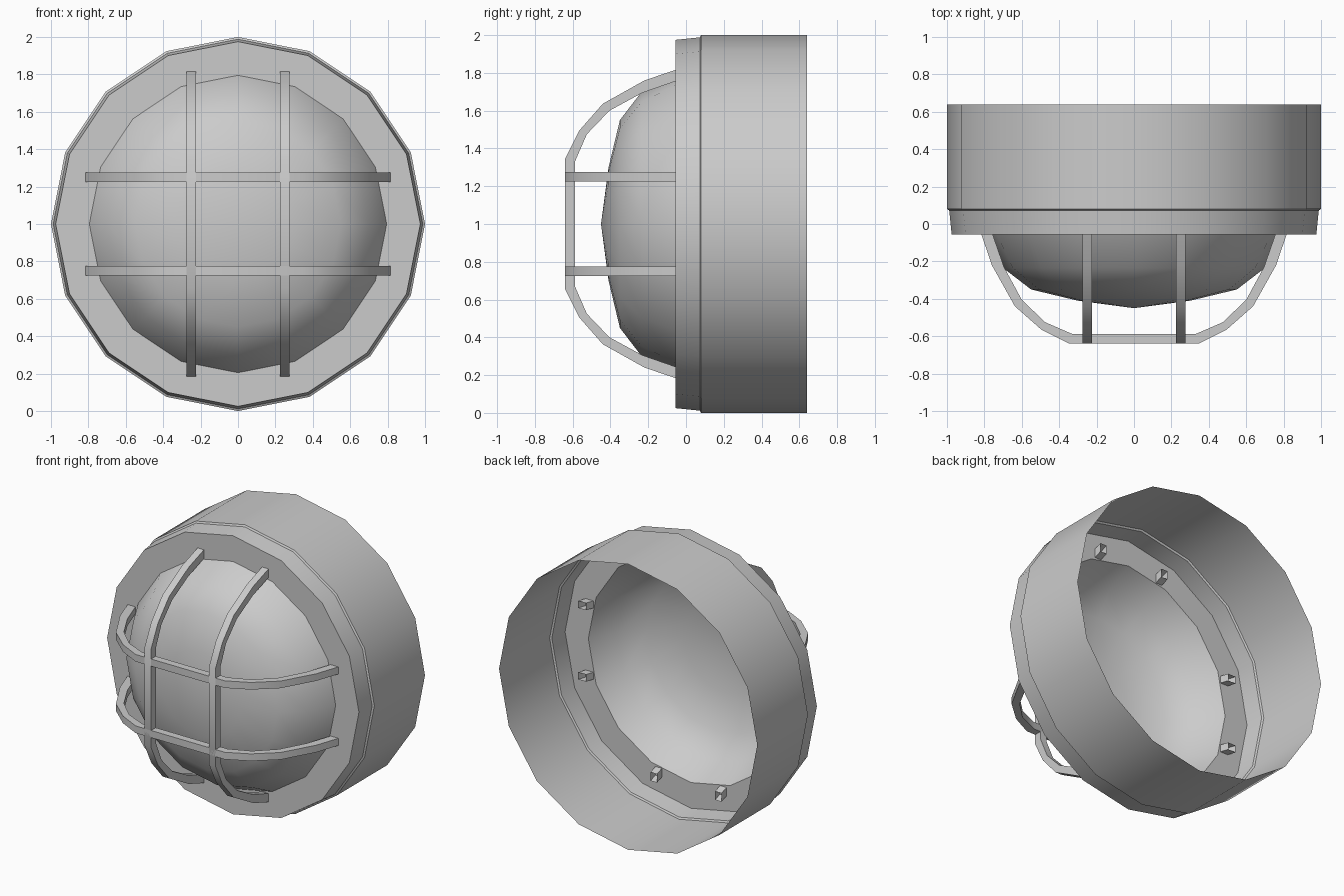
import bpy, bmesh, math

if "Cube" in bpy.data.objects:
    bpy.data.objects.remove(bpy.data.objects["Cube"])

SIDES = 16
CZ = 1.0  # height of the lamp axis


def finish(bm, name, angle=30):
    mesh = bpy.data.meshes.new(name)
    bm.to_mesh(mesh)
    bm.free()
    ob = bpy.data.objects.new(name, mesh)
    bpy.context.collection.objects.link(ob)
    bpy.ops.object.select_all(action='DESELECT')
    ob.select_set(True)
    bpy.context.view_layer.objects.active = ob
    bpy.ops.object.shade_smooth_by_angle(angle=math.radians(angle))
    return ob


def lathe(name, profile):
    """Turn (radius, y) points around the lamp axis, listed from back to front."""
    bm = bmesh.new()
    rings = []
    for r, y in profile:
        rings.append([bm.verts.new((r * math.cos(math.tau * k / SIDES), y,
                                    CZ + r * math.sin(math.tau * k / SIDES)))
                      for k in range(SIDES)])
    for a, b in zip(rings, rings[1:]):
        for k in range(SIDES):
            n = (k + 1) % SIDES
            bm.faces.new((a[k], a[n], b[n], b[k]))
    bmesh.ops.remove_doubles(bm, verts=bm.verts, dist=1e-5)
    return finish(bm, name)


def guard_bar(name, offset, vertical):
    """Square bar bent over the dome, open at its hidden ends."""
    outer = [(0.835, 0.0), (0.76, -0.22), (0.637, -0.44), (0.495, -0.565), (0.345, -0.64)]
    inner = [(0.775, 0.0), (0.695, -0.23), (0.60, -0.405), (0.475, -0.525), (0.33, -0.588)]
    pairs = list(zip(outer, inner))
    pairs += [((-o[0], o[1]), (-i[0], i[1])) for o, i in reversed(pairs)]
    h = 0.025
    bm = bmesh.new()

    def vert(p, side):
        u, y = p
        w = offset + side
        return bm.verts.new((w, y, CZ + u) if vertical else (u, y, CZ + w))

    loops = [[vert(o, -h), vert(o, h), vert(i, h), vert(i, -h)] for o, i in pairs]
    for a, b in zip(loops, loops[1:]):
        for k in range(4):
            n = (k + 1) % 4
            bm.faces.new((a[k], a[n], b[n], b[k]))
    bmesh.ops.recalc_face_normals(bm, faces=bm.faces)
    return finish(bm, name)


# Open-backed housing with a stepped, tapered front rim
lathe("housing", [(1.0, 0.64), (1.0, 0.08), (0.988, 0.073),
                  (0.975, -0.055), (0.795, -0.055)])

# Shallow glass dome
lathe("glass_dome", [(0.795, -0.055), (0.70, -0.235), (0.55, -0.35),
                     (0.30, -0.41), (0.0, -0.45)])

# Guard cage: two upright and two level bars
for s, tag in ((-1, "a"), (1, "b")):
    guard_bar("upright_guard_bar_" + tag, 0.25 * s, True)
    guard_bar("level_guard_bar_" + tag, 0.25 * s, False)
